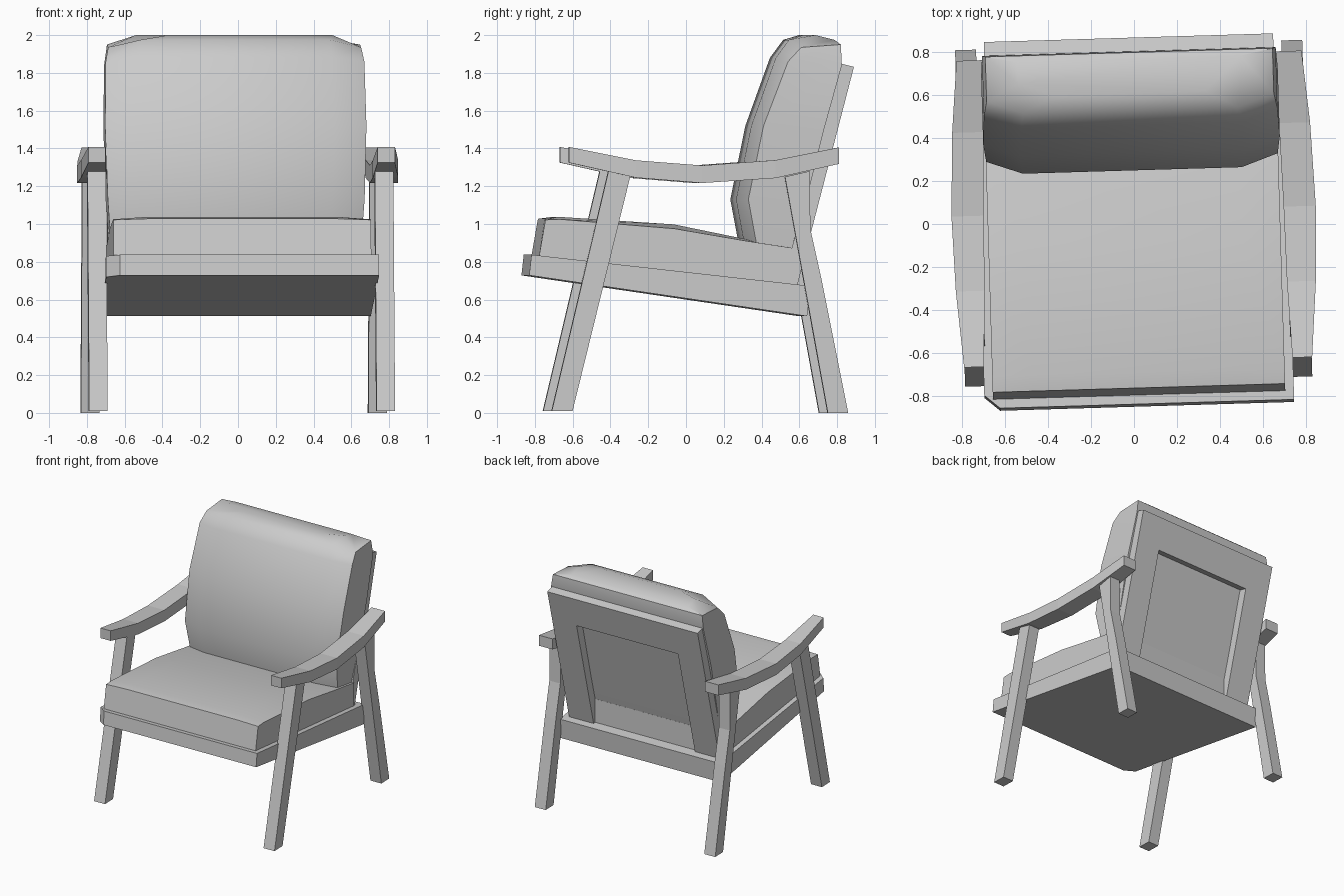
import bpy, bmesh, math
from mathutils import Matrix

if "Cube" in bpy.data.objects:
    bpy.data.objects.remove(bpy.data.objects["Cube"], do_unlink=True)

grey = bpy.data.materials.new("plain_grey")
grey.use_nodes = True
colour = (0.6, 0.6, 0.6, 1)
grey.diffuse_color = colour
grey.node_tree.nodes["Principled BSDF"].inputs["Base Color"].default_value = colour

TURN = Matrix.Rotation(0.03, 4, "Z")  # the whole chair stands slightly turned


def loft(name, rings, smooth=None):
    """Skin a row of closed rings, cap both ends."""
    bm = bmesh.new()
    rows = [[bm.verts.new(TURN @ Matrix.Translation(p).translation) for p in r] for r in rings]
    n = len(rows[0])
    for a, b in zip(rows, rows[1:]):
        for i in range(n):
            j = (i + 1) % n
            bm.faces.new((a[i], a[j], b[j], b[i]))
    bm.faces.new(rows[0])
    bm.faces.new(rows[-1])
    bmesh.ops.recalc_face_normals(bm, faces=bm.faces)
    mesh = bpy.data.meshes.new(name)
    bm.to_mesh(mesh)
    bm.free()
    mesh.materials.append(grey)
    ob = bpy.data.objects.new(name, mesh)
    bpy.context.collection.objects.link(ob)
    if smooth:
        bpy.ops.object.select_all(action="DESELECT")
        ob.select_set(True)
        bpy.context.view_layer.objects.active = ob
        bpy.ops.object.shade_smooth_by_angle(angle=math.radians(smooth))
    return ob


def slab(name, x0, x1, profile):
    """Extrude a (y, z) side profile across x."""
    return loft(name, [[(x, y, z) for y, z in profile] for x in (x0, x1)])


# Legs and arms, one set per side
front_leg = [(-0.735, 0.01), (-0.625, 0.01), (-0.315, 1.27), (-0.43, 1.3)]
rear_leg = [(0.727, 0), (0.835, 0), (0.695, 0.7), (0.635, 0.97), (0.63, 1.28), (0.5, 1.25)]
# y, top z, bottom z, inner x, outer x
arm = [(-0.645, 1.408, 1.325, 0.72, 0.812),
       (-0.29, 1.337, 1.245, 0.705, 0.84),
       (0.06, 1.31, 1.217, 0.70, 0.85),
       (0.45, 1.338, 1.243, 0.69, 0.835),
       (0.785, 1.405, 1.318, 0.685, 0.805)]
for side, s in (("left", 1), ("right", -1)):
    slab("front_leg_" + side, 0.712 * s, 0.81 * s, front_leg)
    slab("rear_leg_" + side, 0.712 * s, 0.81 * s, rear_leg)
    loft("arm_" + side, [[(a * s, y, b), (o * s, y, b), (o * s, y, t), (a * s, y, t)]
                         for y, t, b, a, o in arm])

# Seat frame: sloping slab with one clipped front corner
plan = [(-0.722, -0.79), (-0.65, -0.852), (0.722, -0.852), (0.722, 0.62), (-0.722, 0.62)]
loft("seat_frame", [[(x, y, 0.603 - 0.147 * y) for x, y in plan],
                    [(x, y + 0.012, 0.742 - 0.112 * y) for x, y in plan]])

# Seat cushion: bottom y, top y, bottom z, edge z, crown z
seat = [(-0.80, -0.765, 0.82, 1.022, 1.028),
        (-0.70, -0.69, 0.81, 1.025, 1.038),
        (-0.08, -0.08, 0.74, 0.975, 0.998),
        (0.30, 0.30, 0.70, 0.91, 0.92),
        (0.55, 0.55, 0.67, 0.872, 0.875)]
loft("seat_cushion", [[(-0.682, yb, b), (0.682, yb, b), (0.682, yt, e),
                       (0.5, yt, c), (-0.5, yt, c), (-0.682, yt, e)]
                      for yb, yt, b, e, c in seat], 25)

# Back cushion: front y, z, back y, z, half width, drop of the side edge
back = [(0.30, 0.86, 0.54, 0.84, 0.66, 0),
        (0.25, 1.13, 0.61, 1.10, 0.68, 0),
        (0.33, 1.52, 0.71, 1.50, 0.692, 0),
        (0.46, 1.88, 0.805, 1.84, 0.685, 0.02),
        (0.53, 1.975, 0.80, 1.95, 0.67, 0.04),
        (0.61, 2.0, 0.77, 1.975, 0.52, 0)]
loft("back_cushion", [[(-w, yb, zb), (-w, yf + 0.06, zf - d), (0.17 - w, yf, zf),
                       (w - 0.17, yf, zf), (w, yf + 0.06, zf - d), (w, yb, zb)]
                      for yf, zf, yb, zb, w, d in back], 40)

# Back frame: leaning arch, open at the bottom around the recess


def lean(x, h, depth):
    return (x, 0.568 + 0.251 * h + depth, 0.67 + 0.968 * h - 0.26 * depth)


top, inner_top = 1.2, 0.94
arch = [(-0.675, 0), (-0.675, top), (0.675, top), (0.675, 0),
        (0.455, 0), (0.455, inner_top), (-0.455, inner_top), (-0.455, 0)]
loft("back_frame", [[lean(x, h, d) for x, h in arch] for d in (-0.075, 0)])
